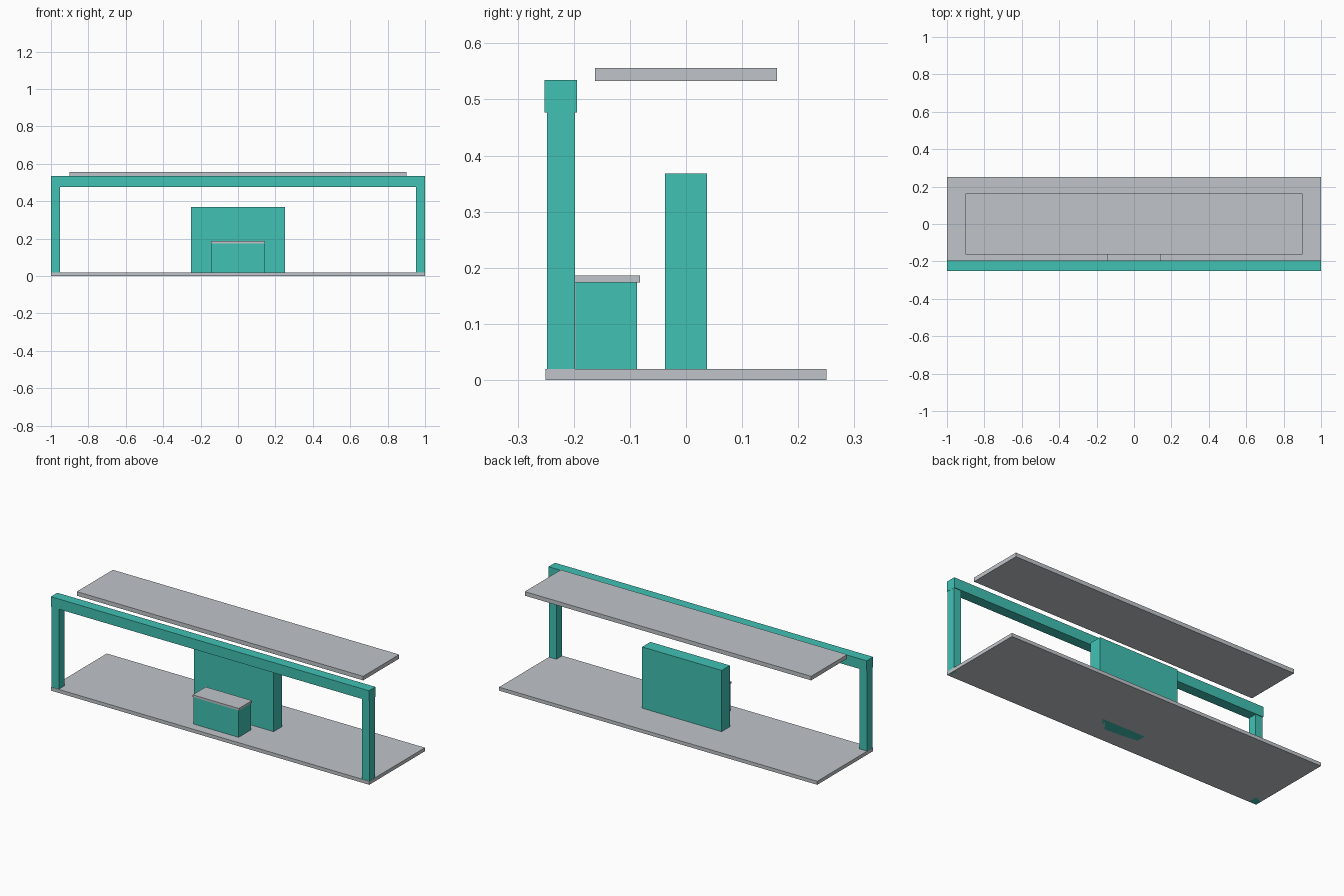
import bpy

if "Cube" in bpy.data.objects:
    bpy.data.objects.remove(bpy.data.objects["Cube"])


def material(name, rgb):
    m = bpy.data.materials.new(name)
    m.diffuse_color = (*rgb, 1.0)
    m.use_nodes = True
    m.node_tree.nodes["Principled BSDF"].inputs["Base Color"].default_value = m.diffuse_color
    return m


teal = material("teal", (0.052, 0.535, 0.455))
grey = material("light grey", (0.53, 0.56, 0.59))


def box(name, x, y, z, mat):
    """Box from (min, max) pairs along each axis."""
    spans = (x, y, z)
    bpy.ops.mesh.primitive_cube_add(size=1, location=[(a + b) / 2 for a, b in spans])
    ob = bpy.context.object
    ob.name = name
    ob.scale = [b - a for a, b in spans]
    bpy.ops.object.transform_apply(location=False, rotation=False, scale=True)
    ob.data.materials.append(mat)
    return ob


# Floor slab and floating roof panel
box("floor", (-1, 1), (-0.25, 0.25), (0, 0.02), grey)
box("roof_panel", (-0.9, 0.9), (-0.162, 0.162), (0.533, 0.556), grey)

# Front frame: two posts and a slightly deeper beam
for side, x in (("left", (-0.999, -0.953)), ("right", (0.953, 0.999))):
    box(side + "_post", x, (-0.248, -0.198), (0, 0.5), teal)
box("front_beam", (-1, 1), (-0.252, -0.194), (0.477, 0.535), teal)

# Back wall standing in the middle of the floor
box("centre_wall", (-0.25, 0.25), (-0.037, 0.037), (0.01, 0.368), teal)

# Reception counter with its top
box("counter", (-0.142, 0.142), (-0.197, -0.087), (0, 0.175), teal)
box("counter_top", (-0.145, 0.145), (-0.2, -0.082), (0.174, 0.186), grey)
